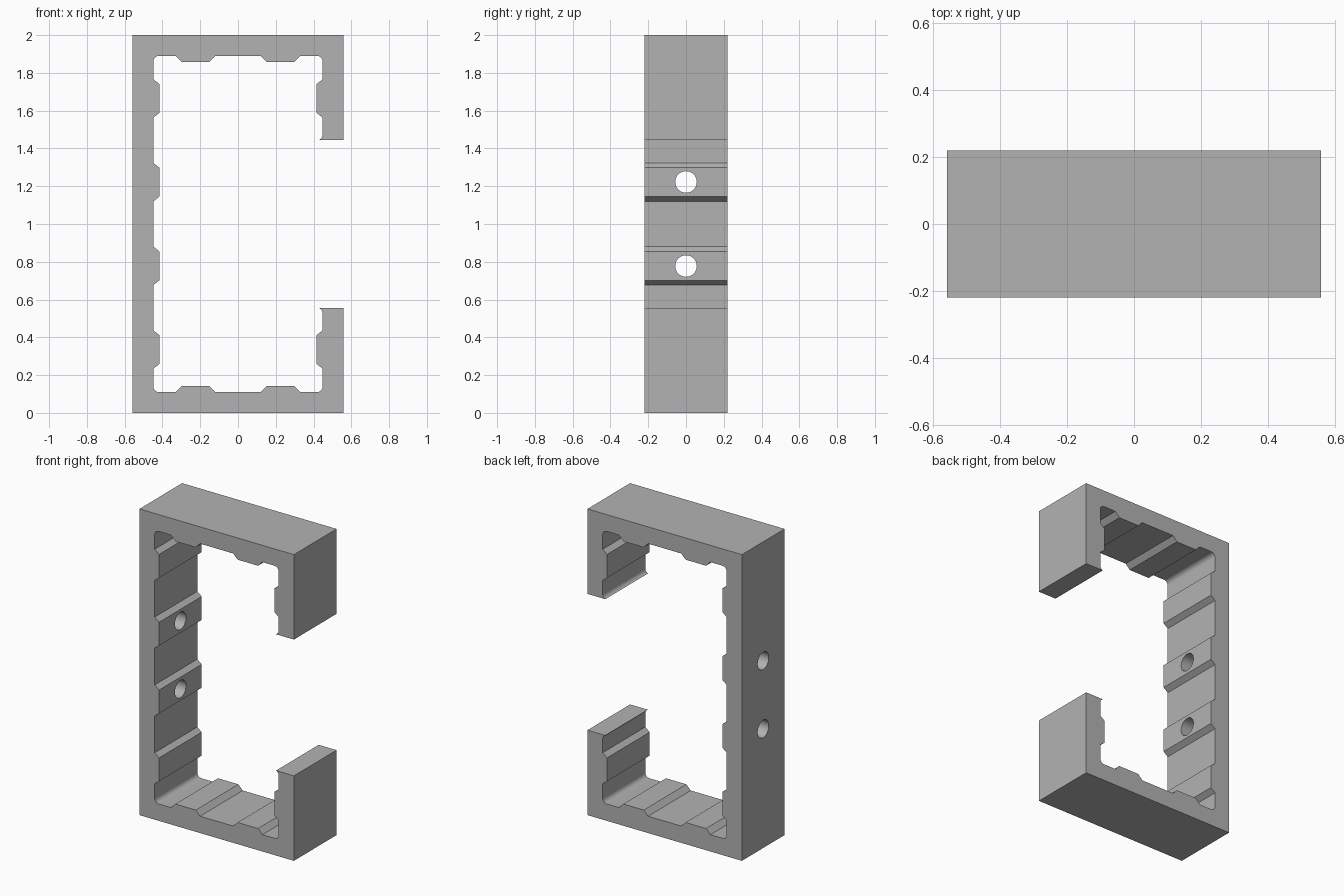
import bpy, bmesh, math

cube = bpy.data.objects.get("Cube")
if cube:
    bpy.data.objects.remove(cube, do_unlink=True)

# Main dimensions
HALF_W, HALF_D, HEIGHT = 0.558, 0.22, 2.0
WALL, PAD, R = 0.11, 0.032, 0.03
IN = HALF_W - WALL
LIP = 0.555
HOLE_Z, HOLE_R = 0.7775, 0.057

grey = bpy.data.materials.new("plain grey")
grey.use_nodes = True
grey.diffuse_color = (0.45, 0.45, 0.45, 1)
grey.node_tree.nodes["Principled BSDF"].inputs["Base Color"].default_value = grey.diffuse_color


def arc(cx, cz, start, end, steps=8):
    """Points of a fillet, angles in degrees."""
    angles = [math.radians(start + (end - start) * i / steps) for i in range(steps + 1)]
    return [(cx + R * math.cos(a), cz + R * math.sin(a)) for a in angles]


def pad(start, end, base, rise, vertical, slope):
    """Raised pad with sloped ends, along z or along x."""
    s = slope if end > start else -slope
    pts = [(start, base), (start + s, base + rise), (end - s, base + rise), (end, base)]
    return [(v, u) for u, v in pts] if vertical else pts


# Inner outline of the lower half, from the mid height of the closed wall to the lip
half = pad(0.88, 0.677, -IN, PAD, True, 0.025)
half += pad(0.437, 0.234, -IN, PAD, True, 0.025)
half += arc(-IN + R, WALL + R, 180, 270)
half += pad(-0.33, -0.12, WALL, PAD, False, 0.031)
half += pad(0.12, 0.33, WALL, PAD, False, 0.031)
half += arc(IN - R, WALL + R, -90, 0)
half += pad(0.234, 0.437, IN, -PAD, True, 0.025)
half += arc(IN - R, LIP - 0.028, 0, 69)
half += [(HALF_W, LIP), (HALF_W, 0), (-HALF_W, 0)]

# Mirror the outline to the upper half and extrude it along y
outline = half + [(x, HEIGHT - z) for x, z in reversed(half)]
bm = bmesh.new()
face = bm.faces.new([bm.verts.new((x, -HALF_D, z)) for x, z in outline])
side = bmesh.ops.extrude_face_region(bm, geom=[face])["geom"]
bmesh.ops.translate(bm, vec=(0, 2 * HALF_D, 0),
                    verts=[v for v in side if isinstance(v, bmesh.types.BMVert)])
bmesh.ops.recalc_face_normals(bm, faces=bm.faces)
mesh = bpy.data.meshes.new("c_bracket")
bm.to_mesh(mesh)
bm.free()
mesh.materials.append(grey)
bracket = bpy.data.objects.new("c_bracket", mesh)
bpy.context.collection.objects.link(bracket)

# Two screw holes through the closed wall
for name, z in (("lower", HOLE_Z), ("upper", HEIGHT - HOLE_Z)):
    bpy.ops.mesh.primitive_cylinder_add(vertices=48, radius=HOLE_R, depth=0.4,
                                        location=(-HALF_W + WALL / 2, 0, z),
                                        rotation=(0, math.pi / 2, 0))
    cutter = bpy.context.object
    cutter.name = name + "_hole_cutter"
    cutter.data.materials.append(grey)
    mod = bracket.modifiers.new(name + "_hole", "BOOLEAN")
    mod.operation, mod.solver, mod.object = "DIFFERENCE", "EXACT", cutter
    bpy.context.view_layer.objects.active = bracket
    bpy.ops.object.modifier_apply(modifier=mod.name)
    bpy.data.objects.remove(cutter, do_unlink=True)

# Smooth fillets and holes, crisp edges elsewhere
bpy.ops.object.select_all(action="DESELECT")
bracket.select_set(True)
bpy.context.view_layer.objects.active = bracket
bpy.ops.object.shade_smooth_by_angle(angle=math.radians(25))
